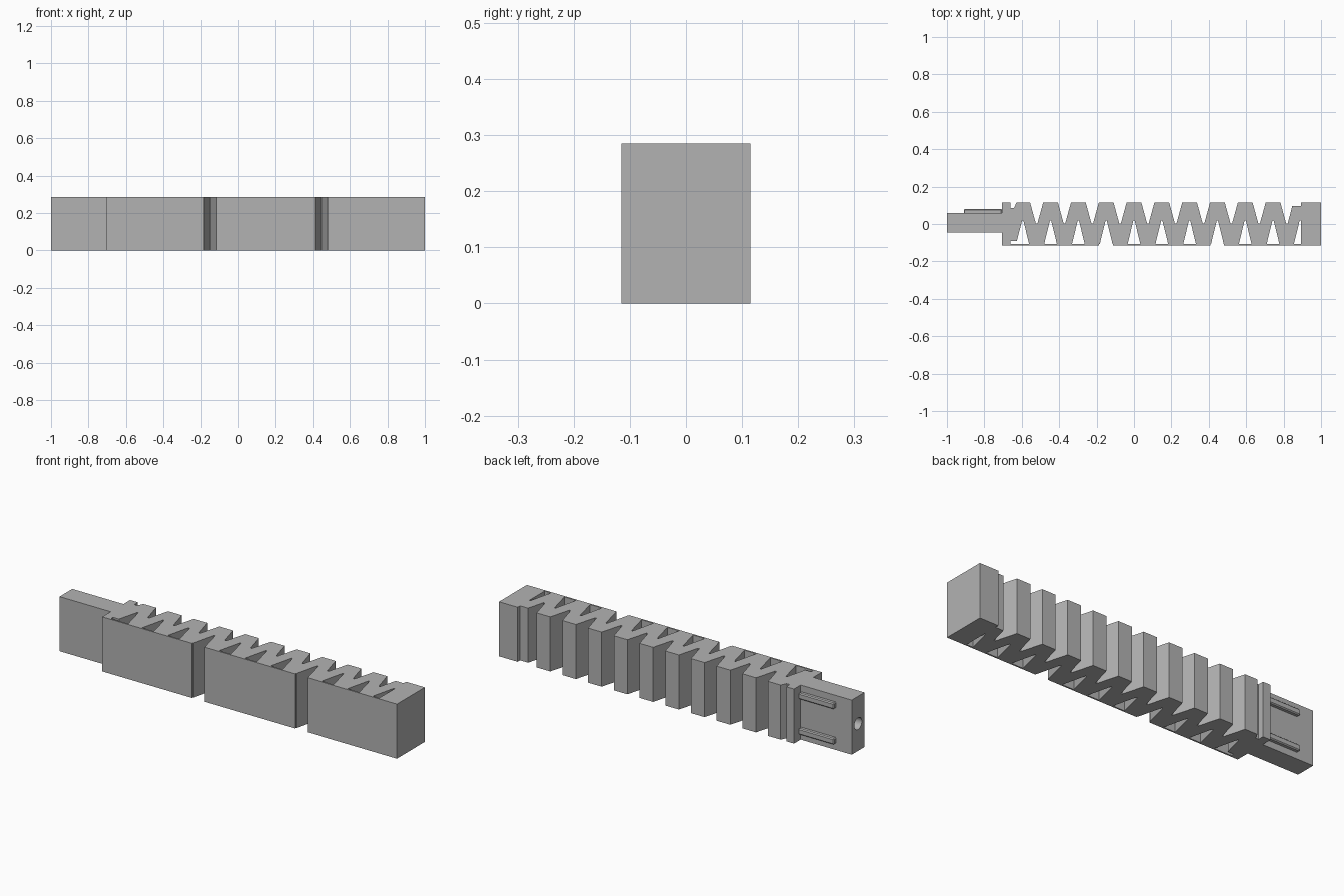
import bpy, bmesh, math

if "Cube" in bpy.data.objects:
    bpy.data.objects.remove(bpy.data.objects["Cube"])

H = 0.285          # overall height
PITCH = 0.1487     # tooth spacing
FRONT = -0.107     # rear side of the front plates

grey = bpy.data.materials.new("plain grey")
grey.diffuse_color = (0.45, 0.45, 0.45, 1)
grey.use_nodes = True
grey.node_tree.nodes["Principled BSDF"].inputs["Base Color"].default_value = grey.diffuse_color


def prism(name, points, z0=0.0, z1=H):
    """Extrude a plan outline upwards."""
    bm = bmesh.new()
    face = bm.faces.new([bm.verts.new((x, y, z0)) for x, y in points])
    top = bmesh.ops.extrude_face_region(bm, geom=[face])
    verts = [v for v in top["geom"] if isinstance(v, bmesh.types.BMVert)]
    bmesh.ops.translate(bm, verts=verts, vec=(0, 0, z1 - z0))
    bmesh.ops.recalc_face_normals(bm, faces=bm.faces)
    mesh = bpy.data.meshes.new(name)
    bm.to_mesh(mesh)
    bm.free()
    ob = bpy.data.objects.new(name, mesh)
    bpy.context.collection.objects.link(ob)
    mesh.materials.append(grey)
    return ob


def box(name, x0, x1, y0, y1, z0=0.0, z1=H):
    return prism(name, [(x0, y0), (x1, y0), (x1, y1), (x0, y1)], z0, z1)


# Toothed body: front edge left to right, notched at every pitch
outline = [(-0.705, FRONT), (-0.66, FRONT), (-0.66, -0.09), (-0.626, -0.09),
           (-4 * PITCH - 0.003, 0.02), (-4 * PITCH + 0.003, 0.02),
           (-4 * PITCH + 0.034, FRONT)]
for i in range(-3, 6):
    c = i * PITCH
    outline += [(c - 0.034, FRONT), (c - 0.003, 0.02),
                (c + 0.003, 0.02), (c + 0.034, FRONT)]
outline += [(0.855, FRONT), (0.886, 0.02), (0.892, 0.02), (0.892, FRONT),
            (1.0, FRONT), (1.0, 0.115), (0.892, 0.115), (0.892, 0.095),
            (0.846, 0.095)]
# Back edge right to left, valleys halfway between the front notches
for i in range(5, -5, -1):
    c = (i + 0.5) * PITCH
    if i < 5:
        outline.append((c + 0.035, 0.115))
    outline += [(c + 0.004, 0.002), (c - 0.004, 0.002), (c - 0.035, 0.115)]
outline += [(-0.628, 0.115), (-0.642, 0.085), (-0.66, 0.085),
            (-0.66, 0.115), (-0.705, 0.115)]
prism("toothed_body", outline)

# Front plates, split at two of the notches
for n, (x0, x1) in enumerate([(-0.705, -0.187), (-0.112, 0.409), (0.482, 1.0)]):
    box(f"front_plate_{n + 1}", x0, x1, -0.115, FRONT)

# Shank with a round hole in its end
shank = box("shank", -1.0, -0.705, -0.045, 0.06)
bpy.ops.mesh.primitive_cylinder_add(vertices=32, radius=0.031, depth=0.5,
                                    location=(-1.0, 0.0075, H / 2),
                                    rotation=(0, math.pi / 2, 0))
cutter = bpy.context.object
cutter.name = "hole_cutter"
cutter.data.materials.append(grey)
cutter.hide_render = True
cutter.hide_set(True)
mod = shank.modifiers.new("hole", "BOOLEAN")
mod.operation = "DIFFERENCE"
mod.solver = "EXACT"
mod.object = cutter

# Two guide rails on the back of the shank
for name, z in (("lower_rail", 0.05), ("upper_rail", H - 0.05)):
    rail = box(name, -0.91, -0.705, 0.055, 0.08, z - 0.016, z + 0.016)
    bev = rail.modifiers.new("soft edges", "BEVEL")
    bev.width = 0.005
    bev.segments = 1
